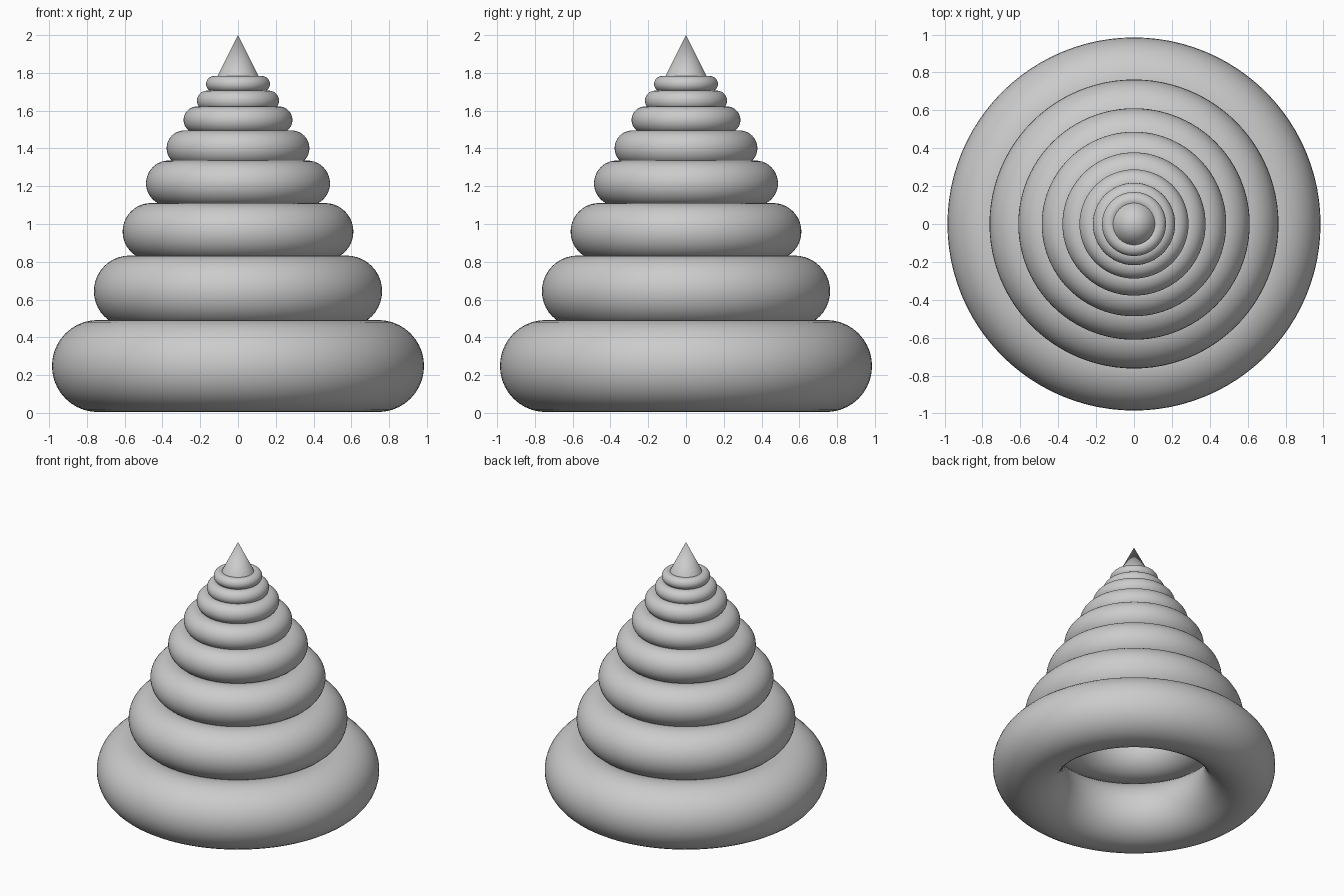
import bpy

if "Cube" in bpy.data.objects:
    bpy.data.objects.remove(bpy.data.objects["Cube"])

# Stacked rings, bottom to top: (outer radius, height of top)
rings = [(0.985, 0.492), (0.763, 0.833), (0.611, 1.111), (0.487, 1.336),
         (0.378, 1.495), (0.288, 1.622), (0.217, 1.706), (0.169, 1.783)]
TUBE = 0.2475  # tube radius as a share of the outer radius

for i, (outer, top) in enumerate(rings, 1):
    tube = outer * TUBE
    bpy.ops.mesh.primitive_torus_add(
        major_radius=outer - tube, minor_radius=tube,
        major_segments=96, minor_segments=40,
        location=(0, 0, max(top - tube, tube)))
    bpy.context.object.name = f"ring_{i}"
    bpy.ops.object.shade_smooth()

# Pointed tip resting in the smallest ring
base = 1.77
bpy.ops.mesh.primitive_cone_add(
    vertices=64, radius1=(2 - base) / 2, radius2=0, depth=2 - base,
    location=(0, 0, (2 + base) / 2))
bpy.context.object.name = "tip"
bpy.ops.object.shade_smooth_by_angle()
